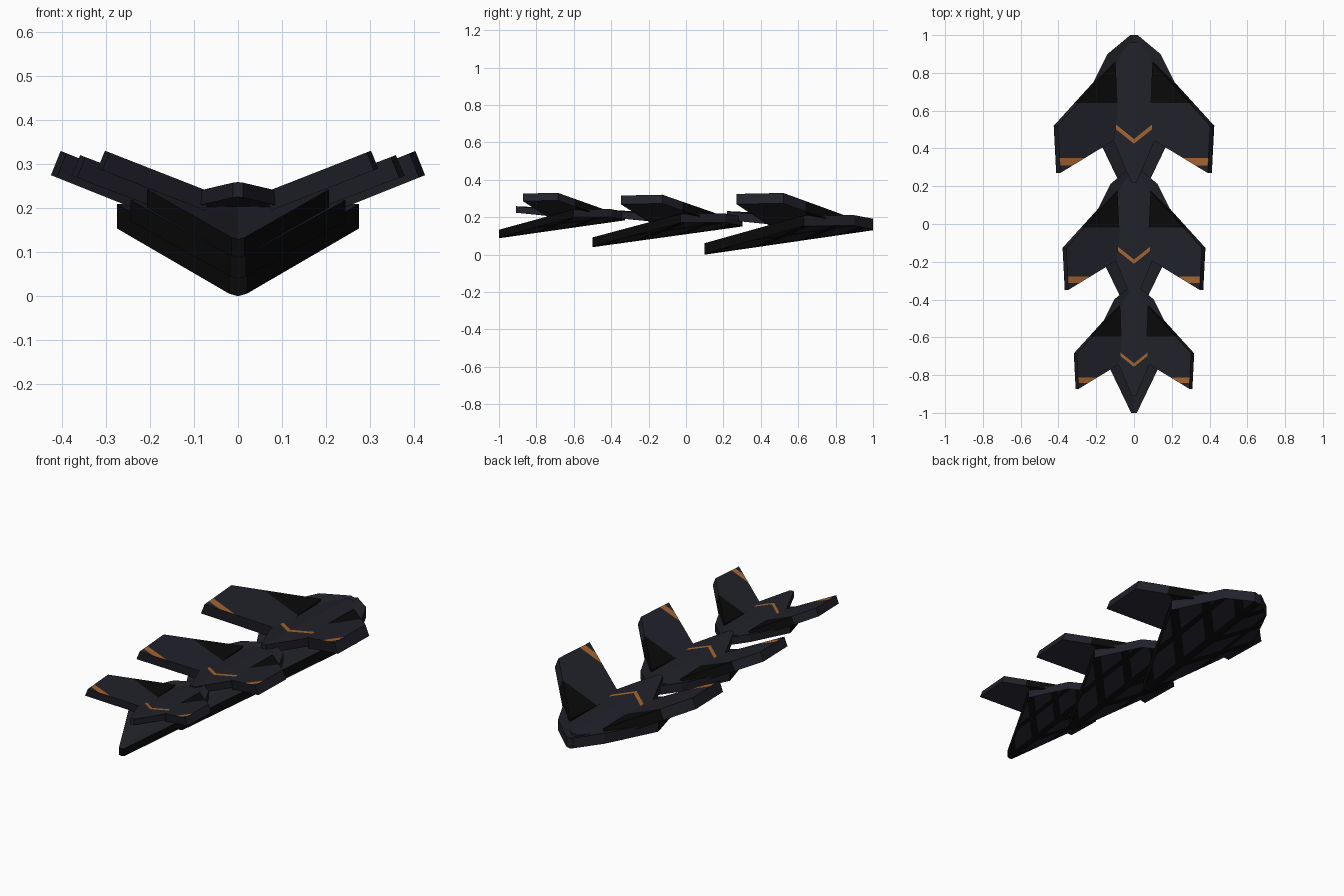
import bpy, bmesh
from mathutils import Vector

if "Cube" in bpy.data.objects:
    bpy.data.objects.remove(bpy.data.objects["Cube"])


def material(name, r, g, b):
    m = bpy.data.materials.new(name)
    m.diffuse_color = (r, g, b, 1)
    m.use_nodes = True
    m.node_tree.nodes["Principled BSDF"].inputs["Base Color"].default_value = m.diffuse_color
    return m


MATS = [material("charcoal", 0.015, 0.015, 0.023),
        material("black", 0.003, 0.003, 0.003),
        material("burnt_orange", 0.36, 0.125, 0.03)]
GREY, BLACK, ORANGE = range(3)


def half_plate(name, outline, z_bottom, lift, cuts, rule, seg):
    """Thick plate on the +x side, cut along colour borders, then mirrored."""
    bm = bmesh.new()
    low = [bm.verts.new((x, y, z_bottom(x, y))) for x, y in outline]
    high = [bm.verts.new(v.co + Vector(lift)) for v in low]
    bm.faces.new(low)
    bm.faces.new(high)
    n = len(low)
    for i in range(n):
        j = (i + 1) % n
        bm.faces.new((low[i], low[j], high[j], high[i]))
    bmesh.ops.recalc_face_normals(bm, faces=bm.faces)
    # remove the wall on the centre line
    inner = [f for f in bm.faces if all(abs(v.co.x) < 1e-6 for v in f.verts)]
    bmesh.ops.delete(bm, geom=inner, context='FACES')
    for point, normal in cuts:
        bmesh.ops.bisect_plane(bm, geom=bm.verts[:] + bm.edges[:] + bm.faces[:],
                               plane_co=point, plane_no=normal)
    bm.normal_update()
    for f in bm.faces:
        f.material_index = rule(f.calc_center_median(), f.normal)
    me = bpy.data.meshes.new(name)
    bm.to_mesh(me)
    bm.free()
    for m in MATS:
        me.materials.append(m)
    ob = bpy.data.objects.new(name, me)
    bpy.context.collection.objects.link(ob)
    scale, y, z, z_scale = seg
    ob.location = (0, y, z)
    ob.scale = (scale, scale, z_scale)
    ob.modifiers.new("mirror", 'MIRROR')


# V-shaped keel plate: camouflage bands below, plain on top
PERIOD, BAND = 0.24, 0.07


def keel_rule(c, n):
    if n.z > 0.5:
        return GREY
    if n.z > -0.5:
        return BLACK if n.y < 0 else GREY
    if c.x < 0.025 or (c.y - c.x) % PERIOD < BAND or 0.13 < c.x < 0.16:
        return BLACK
    return GREY


keel_cuts = [((x, 0, 0), (1, 0, 0)) for x in (0.025, 0.13, 0.16)]
for k in range(-1, 4):
    for d in (0, BAND):
        keel_cuts.append(((0, k * PERIOD + d, 0), (-1, 1, 0)))


# swept wing: black root at the leading edge, orange strip near the trailing tip
def wing_rule(c, n):
    if c.y > 0.54:
        return BLACK
    if n.z > 0.5 and 0.21 < c.y < 0.25 and c.x > 0.25:
        return ORANGE
    return GREY


wing_cuts = [((0, y, 0), (0, 1, 0)) for y in (0.54, 0.25, 0.21)]


# dorsal plate: orange chevron on top
def dorsal_rule(c, n):
    if n.z > 0.5 and 0.325 < c.y - 0.8 * c.x < 0.35 and c.x < 0.11:
        return ORANGE
    return GREY


dorsal_cuts = [((0, y, 0), (-0.8, 1, 0)) for y in (0.325, 0.35)]

# segments: plan scale, front tip y, base z, height scale
segments = {"rear": (1.0, 0.1, 0.0, 1.0),
            "middle": (0.89, -0.5, 0.04, 0.85),
            "front": (0.75, -1.0, 0.088, 0.735)}

for label, seg in segments.items():
    half_plate(label + "_keel_plate",
               [(0, 0), (0.02, 0), (0.275, 0.53), (0.14, 0.8), (0.02, 0.9), (0, 0.9)],
               lambda x, y: 0.145 * y + 0.28 * x, (0, 0, 0.056),
               keel_cuts, keel_rule, seg)
    half_plate(label + "_wings",
               [(0.412, 0.17), (0.425, 0.42), (0.12, 0.755), (0.1, 0.36)],
               lambda x, y: 0.275 + 0.4 * (x - 0.425), (-0.022, 0, 0.055),
               wing_cuts, wing_rule, seg)
    half_plate(label + "_dorsal_plate",
               [(0, 0.12), (0.015, 0.12), (0.125, 0.38), (0.115, 0.75), (0.02, 0.86), (0, 0.86)],
               lambda x, y: 0.187 - 0.05 * (y - 0.12) - 0.12 * x, (0, 0, 0.046),
               dorsal_cuts, dorsal_rule, seg)
